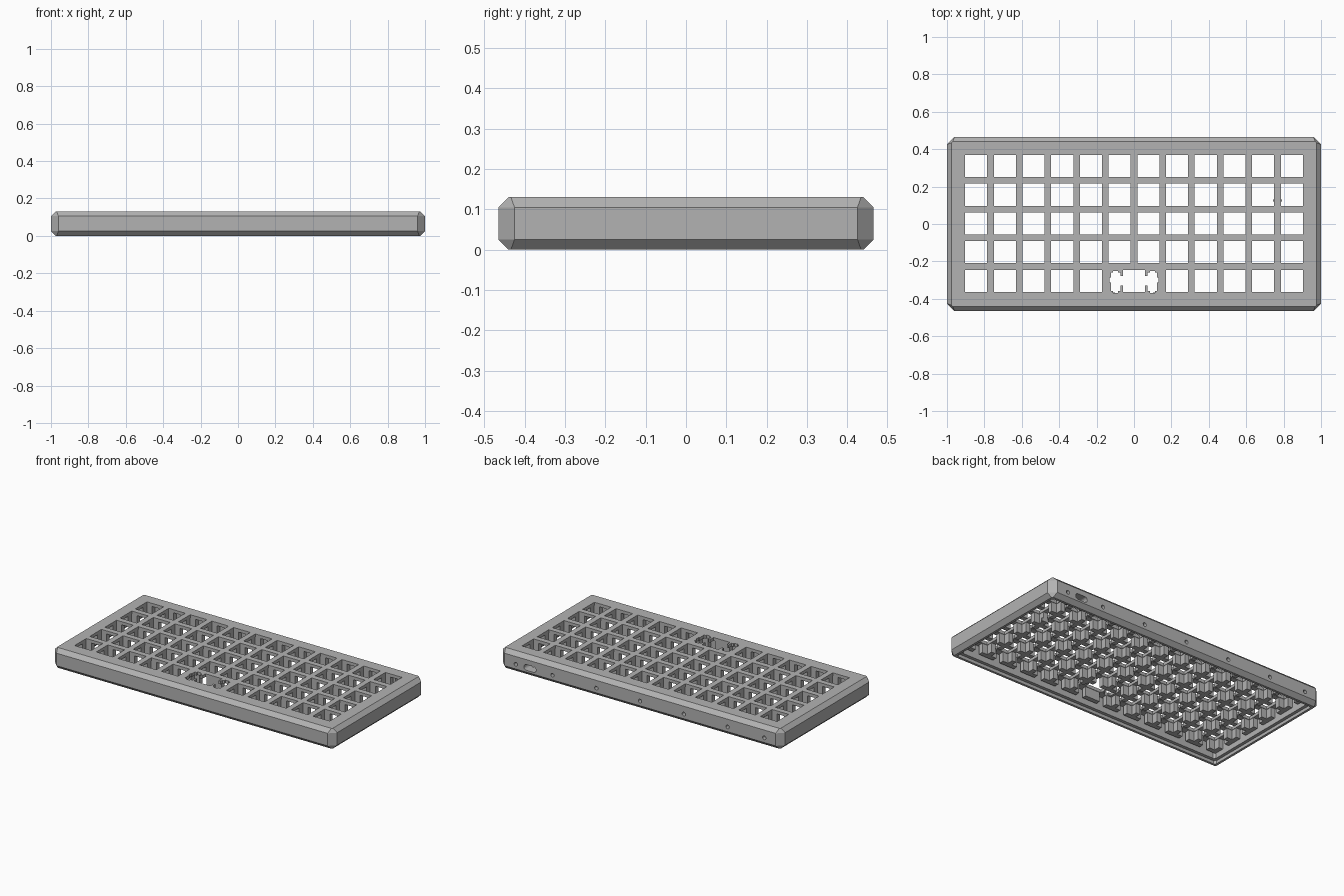
import bpy, bmesh
from mathutils import Matrix, Vector

cube = bpy.data.objects.get("Cube")
if cube:
    bpy.data.objects.remove(cube, do_unlink=True)

grey = bpy.data.materials.new("case_grey")
grey.use_nodes = True
tone = (0.45, 0.45, 0.45, 1)
grey.diffuse_color = tone
grey.node_tree.nodes["Principled BSDF"].inputs["Base Color"].default_value = tone

PITCH, HOLE, RIB = 0.1535, 0.118, 0.03
COLS, ROWS = 12, 5
PLATE_LOW, TOP = 0.11, 0.13
KEY_Y = 0.003          # centre line of the key field
PORT_X, PORT_Z = 0.78, 0.055


def finish(name, bm, cutter=False):
    bmesh.ops.recalc_face_normals(bm, faces=bm.faces)
    mesh = bpy.data.meshes.new(name)
    bm.to_mesh(mesh)
    bm.free()
    mesh.materials.append(grey)
    ob = bpy.data.objects.new(name, mesh)
    bpy.context.scene.collection.objects.link(ob)
    if cutter:
        ob.hide_render = True
        ob.hide_viewport = True
        ob.display_type = 'WIRE'
    return ob


def box(bm, x0, x1, y0, y1, z0, z1):
    lo, hi = Vector((x0, y0, z0)), Vector((x1, y1, z1))
    m = Matrix.Translation((lo + hi) / 2) @ Matrix.Diagonal((*(hi - lo), 1))
    bmesh.ops.create_cube(bm, size=1, matrix=m)


def block(bm, x, y, w, h, z0, z1):
    box(bm, x - w / 2, x + w / 2, y - h / 2, y + h / 2, z0, z1)


def cylinder_y(bm, x, z, r):
    m = Matrix.Translation((x, 0.44, z)) @ Matrix.Rotation(1.5708, 4, 'X')
    bmesh.ops.create_cone(bm, cap_ends=True, segments=16, radius1=r, radius2=r,
                          depth=0.12, matrix=m)


def loft(bm, levels):
    """Stack of chamfered rectangles: (half x, half y, corner cut, z)."""
    rings = []
    for hx, hy, c, z in levels:
        quarter = [(hx, hy - c), (hx - c, hy)]
        pts = quarter + [(-x, y) for x, y in reversed(quarter)]
        pts += [(-x, -y) for x, y in pts]
        rings.append([bm.verts.new((x, y, z)) for x, y in pts])
    for a, b in zip(rings, rings[1:]):
        for i in range(len(a)):
            j = (i + 1) % len(a)
            bm.faces.new((a[i], a[j], b[j], b[i]))
    bm.faces.new(rings[0])
    bm.faces.new(rings[-1])


def cut(target, cutter):
    mod = target.modifiers.new(cutter.name, 'BOOLEAN')
    mod.operation = 'DIFFERENCE'
    mod.solver = 'EXACT'
    mod.use_self = True
    mod.object = cutter


def col_x(i):
    return (i - (COLS - 1) / 2) * PITCH


def row_y(j):
    return KEY_Y + (j - (ROWS - 1) / 2) * PITCH


# Chamfered outer case
bm = bmesh.new()
loft(bm, [(0.975, 0.44, 0.006, 0), (1, 0.465, 0.04, 0.025),
          (1, 0.465, 0.04, 0.105), (0.975, 0.44, 0.006, TOP)])
case = finish("case", bm)

# Open underside with a stepped lip for the base
bm = bmesh.new()
loft(bm, [(0.96, 0.425, 0.012, -0.02), (0.96, 0.425, 0.012, 0.02),
          (0.94, 0.405, 0.012, 0.02), (0.94, 0.405, 0.012, PLATE_LOW)])
cut(case, finish("cavity_cutter", bm, True))

# Key openings, with a double-width key in the front row
bm = bmesh.new()
CUT_Z = (PLATE_LOW - 0.02, TOP + 0.02)
for j in range(ROWS):
    for i in range(COLS):
        if j == 0 and i in (5, 6):
            continue
        block(bm, col_x(i), row_y(j), HOLE, HOLE, *CUT_Z)
wide_y = row_y(0)
block(bm, 0, wide_y, HOLE, HOLE, *CUT_Z)
block(bm, 0, wide_y, 0.2, 0.05, *CUT_Z)
for s in (-1, 1):
    block(bm, s * 0.098, wide_y - 0.005, 0.052, 0.1, *CUT_Z)
    block(bm, s * 0.098, wide_y - 0.005, 0.026, 0.118, *CUT_Z)
    block(bm, s * 0.116, wide_y + 0.004, 0.028, 0.026, *CUT_Z)
cut(case, finish("key_opening_cutter", bm, True))

# Screw holes and cable port in the back wall
bm = bmesh.new()
for x in (-0.88, -0.62, -0.31, 0, 0.31, 0.62, 0.88):
    cylinder_y(bm, x, PORT_Z, 0.012)
cut(case, finish("screw_hole_cutter", bm, True))
bm = bmesh.new()
box(bm, PORT_X - 0.025, PORT_X + 0.025, 0.38, 0.5, PORT_Z - 0.018, PORT_Z + 0.018)
for s in (-1, 1):
    cylinder_y(bm, PORT_X + s * 0.025, PORT_Z, 0.018)
cut(case, finish("cable_port_cutter", bm, True))

# Cross-shaped ribs hanging under the plate at every key corner
bm = bmesh.new()
ARM, RIB_LOW = 0.052, 0.05
for j in range(ROWS + 1):
    for i in range(COLS + 1):
        x, y = col_x(i - 0.5), row_y(j - 0.5)
        left = ARM if i > 0 else RIB / 2
        right = ARM if i < COLS else RIB / 2
        down = ARM if j > 0 else RIB / 2
        up = ARM if j < ROWS else RIB / 2
        if i == COLS // 2 and j < 2:      # clear of the wide key
            up = RIB / 2 if j == 0 else up
            down = RIB / 2
        box(bm, x - left, x + right, y - RIB / 2, y + RIB / 2, RIB_LOW, PLATE_LOW + 0.002)
        box(bm, x - RIB / 2, x + RIB / 2, y - down, y + up, RIB_LOW, PLATE_LOW + 0.002)
finish("support_ribs", bm)

# Port brackets and circuit board stop
bm = bmesh.new()
for s in (-1, 1):
    block(bm, PORT_X + s * 0.056, 0.4, 0.018, 0.03, 0.025, PLATE_LOW + 0.002)
finish("port_brackets", bm)
bm = bmesh.new()
block(bm, col_x(10.5), 0.125, 0.05, 0.01, RIB_LOW, RIB_LOW + 0.02)
finish("board_stop", bm)
